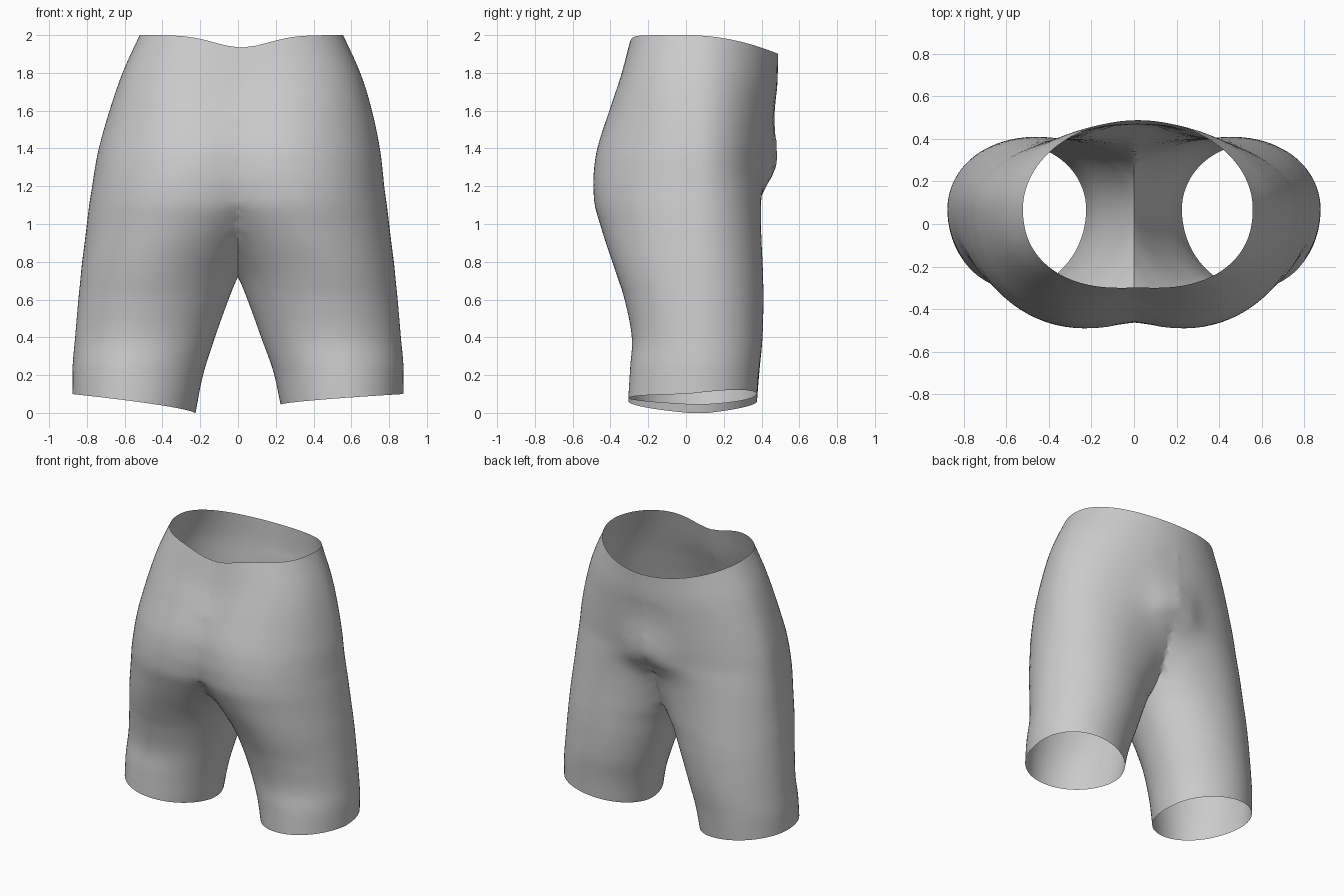
import bpy, bmesh, math

if "Cube" in bpy.data.objects:
    bpy.data.objects.remove(bpy.data.objects["Cube"])

# Half-body sections: z, inner x, outer x, front bulge x, front y, back bulge x, back y
KEYS = [
    (0.00, 0.225, 0.877, 0.56, -0.305, 0.56, 0.376),
    (0.20, 0.185, 0.875, 0.54, -0.295, 0.54, 0.390),
    (0.40, 0.122, 0.862, 0.50, -0.287, 0.50, 0.405),
    (0.60, 0.050, 0.845, 0.46, -0.325, 0.46, 0.410),
    (0.72, 0.000, 0.833, 0.43, -0.363, 0.44, 0.408),
    (0.80, -0.05, 0.825, 0.40, -0.390, 0.42, 0.405),
    (0.90, -0.12, 0.812, 0.35, -0.424, 0.40, 0.400),
    (1.00, -0.21, 0.800, 0.30, -0.455, 0.37, 0.397),
    (1.10, -0.33, 0.788, 0.26, -0.483, 0.33, 0.397),
    (1.20, -0.40, 0.773, 0.24, -0.490, 0.27, 0.402),
    (1.28, -0.43, 0.763, 0.22, -0.488, 0.20, 0.410),
    (1.40, -0.47, 0.744, 0.20, -0.470, 0.12, 0.430),
    (1.60, -0.52, 0.695, 0.17, -0.410, 0.03, 0.460),
    (1.80, -0.55, 0.630, 0.13, -0.348, 0.00, 0.482),
    (2.00, -0.55, 0.540, 0.08, -0.300, 0.00, 0.488),
]
SIDES, ROWS, MID_Y = 80, 64, 0.07


def slope(i, c):
    a, b = KEYS[max(i - 1, 0)], KEYS[min(i + 1, len(KEYS) - 1)]
    return (b[c] - a[c]) / (b[0] - a[0])


def section(z):
    """Smoothly interpolated section values at height z."""
    i = max(k for k in range(len(KEYS) - 1) if KEYS[k][0] <= z + 1e-6)
    a, b = KEYS[i], KEYS[i + 1]
    h = b[0] - a[0]
    t = (z - a[0]) / h
    return [(2*t**3 - 3*t*t + 1) * a[c] + (t**3 - 2*t*t + t) * h * slope(i, c)
            + (3*t*t - 2*t**3) * b[c] + (t**3 - t*t) * h * slope(i + 1, c)
            for c in range(1, 7)]


def ease(t):
    t = min(max(t, 0), 1)
    return t * t * (3 - 2 * t)


def ring_point(z, ang, side):
    xi, xo, xf, yf, xb, yb = section(z)
    c, s = math.cos(ang), math.sin(ang)
    p = 2 / (2.0 + 0.25 * ease((z - 1.4) / 0.5) * (s < 0))
    # bulge centre moves gradually from front to back
    cx, ry = (xb, yb - MID_Y) if s > 0 else (xf, MID_Y - yf)
    k = ease(abs(s) / 0.35)
    cx = (xf + xb) / 2 * (1 - k) + cx * k
    rx = xo - cx if c > 0 else cx - xi
    x = cx + rx * math.copysign(abs(c) ** p, c)
    y = MID_Y + ry * math.copysign(abs(s) ** p, s)
    # small central bump on the +y side
    if s > 0:
        spread = 0.22 if z > 1.27 else 0.1
        y += 0.09 * s * math.exp(-(x / 0.17) ** 2 - ((z - 1.27) / spread) ** 2)
    # dipped waist edge and slanted leg hems
    if y < 0:
        dip = 0.065 * math.exp(-(x / 0.2) ** 2) * ease(-y / 0.2)
    else:
        dip = 0.10 * (y / 0.49) ** 2
    u = (x - 0.23) / 0.65
    low = 0.0 if side < 0 else 0.045
    hem = low + (0.1 - low) * min(max(u, 0), 1) ** 0.7
    hem += 0.045 * max(0, y) / 0.4 * u * (side > 0)
    z += hem * ease((0.45 - z) / 0.45) - dip * ease((z - 1.3) / 0.7)
    return side * x, y, z


# Each half is a full tube, trimmed at the centre plane so the crotch forms itself
shorts = bmesh.new()
for side in (1, -1):
    half = bmesh.new()
    rings = [[half.verts.new(ring_point(2 * r / ROWS, 2 * math.pi * k / SIDES, side))
              for k in range(SIDES)] for r in range(ROWS + 1)]
    for a, b in zip(rings, rings[1:]):
        for k in range(SIDES):
            n = (k + 1) % SIDES
            half.faces.new((a[k], a[n], b[n], b[k]))
    bmesh.ops.bisect_plane(half, geom=half.verts[:] + half.edges[:] + half.faces[:],
                           plane_co=(0, 0, 0), plane_no=(side, 0, 0), clear_inner=True)
    tmp = bpy.data.meshes.new("half")
    half.to_mesh(tmp)
    half.free()
    shorts.from_mesh(tmp)
    bpy.data.meshes.remove(tmp)

# Join along the centre seam and soften the crease above the crotch
bmesh.ops.remove_doubles(shorts, verts=shorts.verts[:], dist=0.002)
soft = [v for v in shorts.verts if abs(v.co.x) < 0.12 and 0.85 < v.co.z < 1.7]
for _ in range(10):
    bmesh.ops.smooth_vert(shorts, verts=soft, factor=0.5, use_axis_y=True)

# Lean the waist slightly to one side
for v in shorts.verts:
    v.co.x += 0.018 * ease((v.co.z - 1.1) / 0.7)
bmesh.ops.recalc_face_normals(shorts, faces=shorts.faces[:])

mesh = bpy.data.meshes.new("shorts")
shorts.to_mesh(mesh)
shorts.free()
obj = bpy.data.objects.new("shorts", mesh)
bpy.context.collection.objects.link(obj)
bpy.context.view_layer.objects.active = obj
obj.select_set(True)
bpy.ops.object.shade_smooth_by_angle(angle=math.radians(50))
